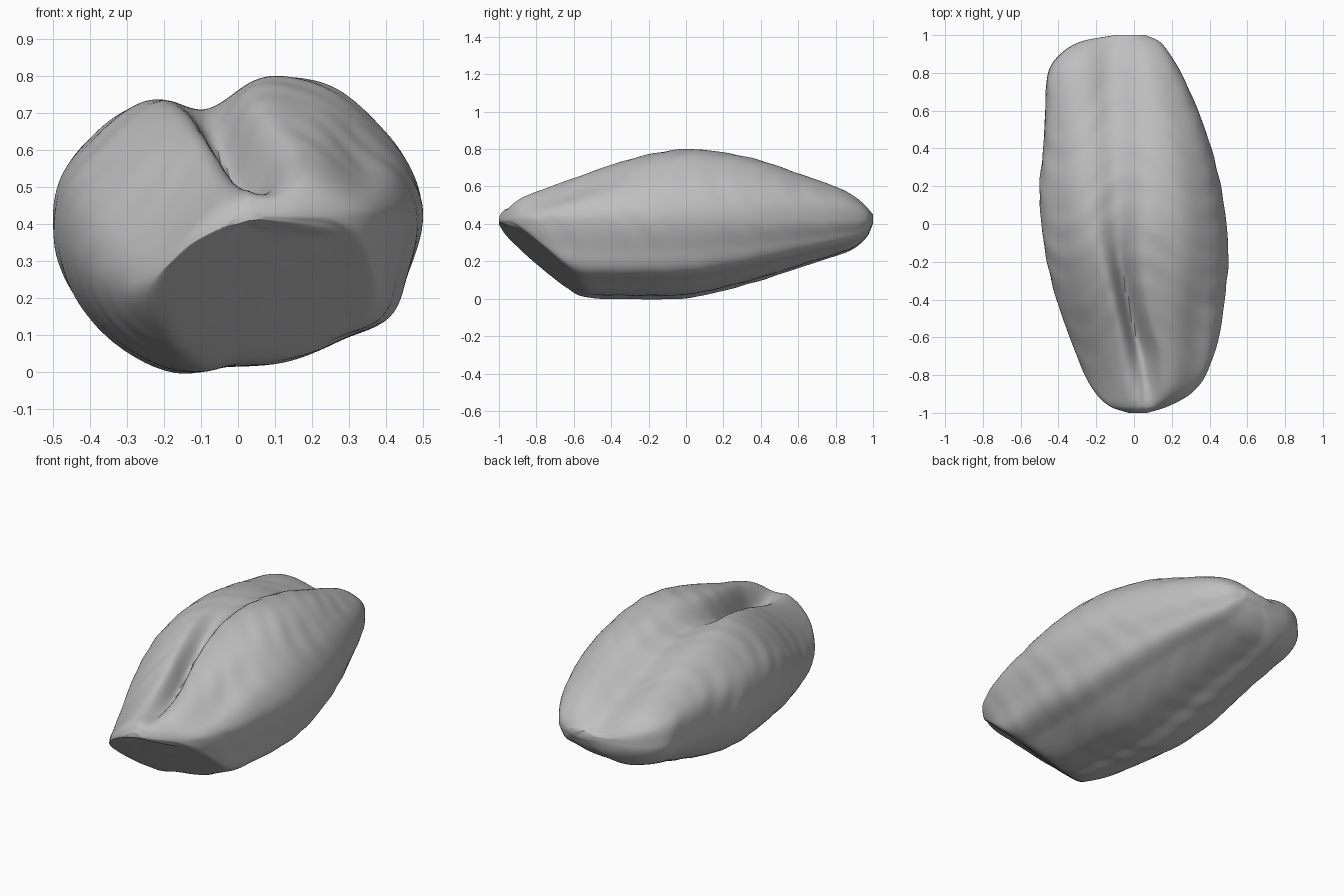
import bpy, bmesh, math

RINGS, SEGS, MID = 140, 160, 0.42

cube = bpy.data.objects.get("Cube")
if cube:
    bpy.data.objects.remove(cube)


def curve(keys):
    """Smooth curve through (position, value) keys."""
    def slope(i):
        a, b = keys[max(i - 1, 0)], keys[min(i + 1, len(keys) - 1)]
        return (b[1] - a[1]) / (b[0] - a[0])

    def value(t):
        t = min(max(t, keys[0][0]), keys[-1][0])
        i = 0
        while i < len(keys) - 2 and t > keys[i + 1][0]:
            i += 1
        (a, p), (b, q) = keys[i], keys[i + 1]
        h = b - a
        s = (t - a) / h
        return ((1 + 2 * s) * (1 - s) ** 2 * p + s * (1 - s) ** 2 * h * slope(i)
                + s * s * (3 - 2 * s) * q + s * s * (s - 1) * h * slope(i + 1))
    return value


def bump(x, centre, width):
    return math.exp(-((x - centre) / width) ** 2)


# Fullest cross-section, as a radius around the centre line
outline = [(.5, .44), (.46, .57), (.375, .68), (.26, .77), (.13, .8), (-.05, .78),
           (-.2, .75), (-.29, .71), (-.4, .62), (-.475, .52), (-.5, .41), (-.49, .3),
           (-.43, .17), (-.3, .045), (-.18, -.003), (-.06, .015), (.12, .03),
           (.28, .09), (.41, .15), (.46, .27)]
polar = sorted((math.atan2(z - MID, x) % math.tau, math.hypot(x, z - MID))
               for x, z in outline)
polar = ([(a - math.tau, r) for a, r in polar[-3:]] + polar
         + [(a + math.tau, r) for a, r in polar[:3]])
radius = curve(polar)

# Outline of the kernel along its length
left = curve([(-1, -.03), (-.97, -.12), (-.9, -.2), (-.8, -.26), (-.6, -.34), (-.4, -.41),
              (-.2, -.46), (0, -.49), (.2, -.5), (.4, -.48), (.6, -.47), (.8, -.455),
              (.9, -.39), (.97, -.27), (1, -.1)])
right = curve([(-1, .07), (-.97, .17), (-.9, .3), (-.8, .38), (-.6, .45), (-.4, .48),
               (-.2, .5), (0, .49), (.2, .46), (.4, .41), (.6, .34), (.8, .25),
               (.9, .19), (.97, .13), (1, .06)])
top = curve([(-1, .44), (-.97, .49), (-.9, .54), (-.8, .58), (-.6, .645), (-.4, .715),
             (-.2, .77), (0, .8), (.2, .785), (.4, .745), (.6, .68), (.8, .615),
             (.9, .565), (.97, .5), (1, .45)])
bottom = curve([(-1, .38), (-.9, .2), (-.75, .07), (-.55, .01), (-.3, 0), (0, .005),
                (.2, .045), (.4, .1), (.6, .165), (.8, .23), (.9, .27), (.97, .335),
                (1, .4)])

# The left lobe droops toward the front; the shoulders square off toward the back
droop = curve([(-1, .4), (-.9, .6), (-.8, .58), (-.6, .36), (-.4, .16), (-.1, 0), (1, 0)])
squareness = curve([(-1, 1), (0, 1), (.3, .88), (.6, .7), (.9, .55), (1, .6)])

# Crease along the top: position, depth and width
crease_x = curve([(-1, .08), (-.7, .04), (-.4, -.03), (-.1, -.08), (.3, -.09), (1, -.11)])
crease_depth = curve([(-1, 0), (-.9, .06), (-.75, .12), (-.6, .155), (-.4, .15),
                      (-.2, .11), (0, .075), (.3, .055), (.6, .06), (.85, .065),
                      (.97, .04), (1, 0)])
crease_width = curve([(-1, .07), (-.75, .065), (-.5, .05), (-.2, .06), (0, .09),
                      (.4, .12), (1, .12)])


def surface_point(y, angle):
    r = radius(angle)
    px, pz = r * math.cos(angle), r * math.sin(angle)
    x = left(y) + (px + .5) * (right(y) - left(y))
    mid = MID - droop(y) * max(0, .03 - x)
    if pz > 0:
        z = mid + (pz / .38) ** squareness(y) * (top(y) - MID)
        up = min(1, pz / .2)
        z -= up * crease_depth(y) * bump(x, crease_x(y), crease_width(y))
        # Hollow beside the right lobe, near the front
        z -= up * .03 * bump(x, .32, .08) * bump(y, -.6, .28)
    else:
        depth = pz * (mid - bottom(y)) / .42
        # Slanted face under the front tip
        face = .23 + .24 * x - .9 * (y + .8)
        gap = face - mid - depth
        z = mid + depth + (gap + math.sqrt(gap * gap + .0003)) / 2
        z = min(z, mid + .3 * depth)
    # Fine cross wrinkles on the skin
    fade = max(0, 1 - y * y)
    ripple = fade * .003 * math.sin(37 * y + 5 * math.sin(3 * angle)) * math.sin(angle * 2 + 6 * y)
    return (x + ripple * math.cos(angle), y, z + ripple * math.sin(angle))


# Grain kernel lofted ring by ring
bm = bmesh.new()
rings = []
for i in range(RINGS + 1):
    y = -math.cos(math.pi * i / RINGS)
    rings.append([bm.verts.new(surface_point(y, math.tau * j / SEGS)) for j in range(SEGS)])
for a, b in zip(rings, rings[1:]):
    for j in range(SEGS):
        k = (j + 1) % SEGS
        bm.faces.new((a[j], a[k], b[k], b[j]))
bm.faces.new(rings[0])
bm.faces.new(rings[-1])
bmesh.ops.recalc_face_normals(bm, faces=bm.faces[:])
mesh = bpy.data.meshes.new("grain_kernel")
bm.to_mesh(mesh)
bm.free()
kernel = bpy.data.objects.new("grain_kernel", mesh)
bpy.context.collection.objects.link(kernel)

# Plain grey skin
grey = bpy.data.materials.new("plain_grey")
grey.use_nodes = True
colour = (.52, .52, .52, 1)
grey.diffuse_color = colour
grey.node_tree.nodes["Principled BSDF"].inputs["Base Color"].default_value = colour
mesh.materials.append(grey)

# Soften the skin and shade it smooth
soften = kernel.modifiers.new("soften", 'SMOOTH')
soften.factor = .5
soften.iterations = 5
bpy.context.view_layer.objects.active = kernel
kernel.select_set(True)
bpy.ops.object.shade_smooth_by_angle(angle=math.radians(50))
